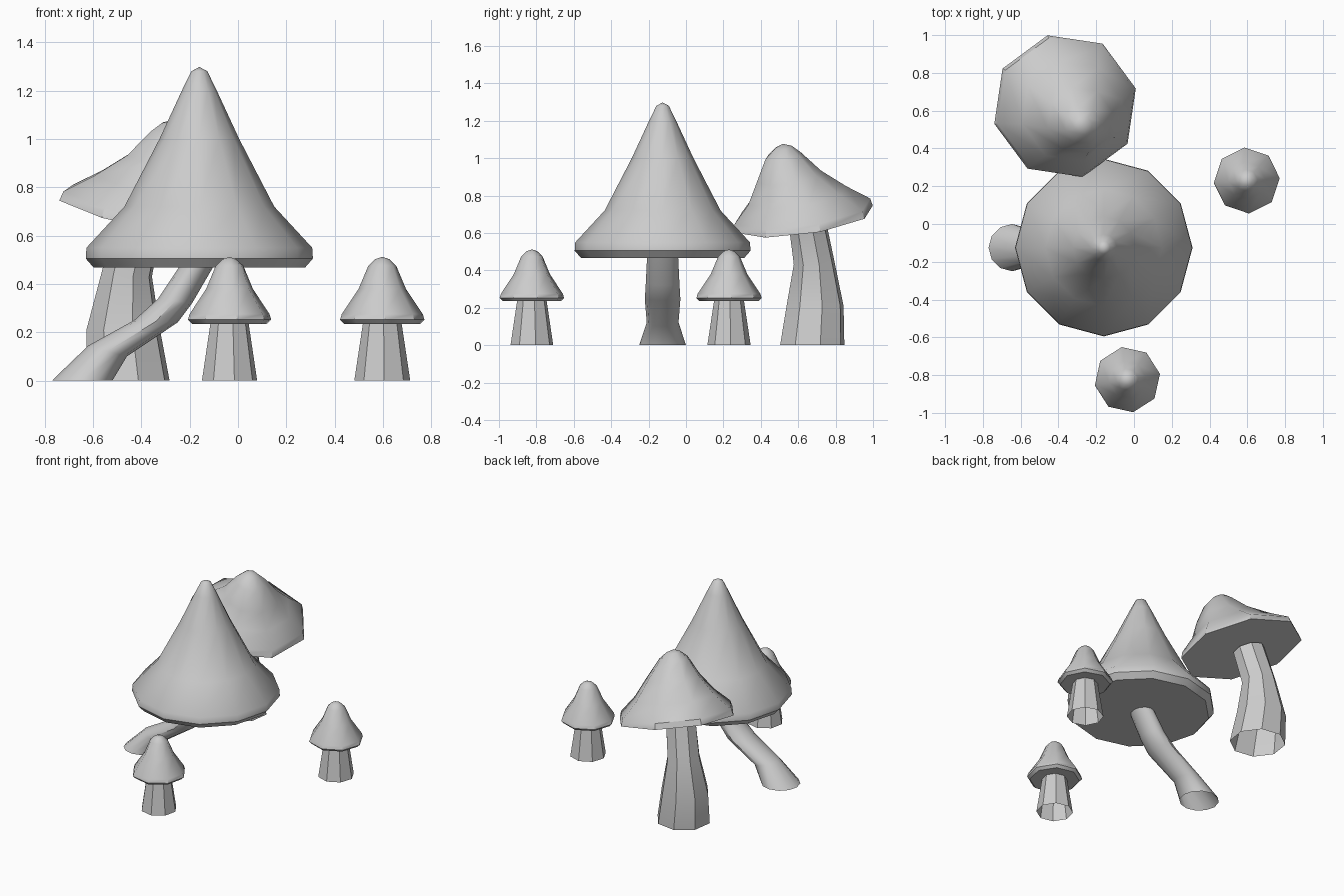
import bpy, bmesh, math

if "Cube" in bpy.data.objects:
    bpy.data.objects.remove(bpy.data.objects["Cube"])

def loft(name, rings, sides, turn=0.0, tip=None, close_base=False):
    """Skin a stack of rings (x, y, z, rx, ry, slope_x, slope_y), base first."""
    bm = bmesh.new()
    loops = []
    for x, y, z, rx, ry, sx, sy in rings:
        loop = []
        for i in range(sides):
            t = math.radians(turn) + 2 * math.pi * i / sides
            dx, dy = rx * math.cos(t), ry * math.sin(t)
            loop.append(bm.verts.new((x + dx, y + dy, z + sx * dx + sy * dy)))
        loops.append(loop)
    for a, b in zip(loops, loops[1:]):
        for i in range(sides):
            j = (i + 1) % sides
            bm.faces.new((a[i], a[j], b[j], b[i]))
    if tip:
        v = bm.verts.new(tip)
        for i in range(sides):
            bm.faces.new((loops[-1][i], loops[-1][(i + 1) % sides], v))
    if close_base:
        bm.faces.new(loops[0][::-1])
    mesh = bpy.data.meshes.new(name)
    bm.to_mesh(mesh)
    bm.free()
    ob = bpy.data.objects.new(name, mesh)
    bpy.context.collection.objects.link(ob)
    bpy.ops.object.select_all(action='DESELECT')
    ob.select_set(True)
    bpy.context.view_layer.objects.active = ob
    bpy.ops.object.shade_smooth_by_angle(angle=math.radians(42))
    return ob

def upright(x, y, profile):
    """Level round rings from (radius, height) pairs."""
    return [(x, y, z, r, r, 0, 0) for r, z in profile]

# Large mushroom: pointed twelve-sided cap
cx, cy = -0.16, -0.125
loft("large_cap", upright(cx, cy, [(0.437, 0.467), (0.47, 0.505), (0.467, 0.55),
     (0.31, 0.72), (0.165, 1.0), (0.07, 1.205), (0.033, 1.28)]),
     12, 0, (cx, cy, 1.298), True)

# Large mushroom: bent leaning stem, open at the foot
loft("large_stem", [(-0.645, cy, 0.0, 0.125, 0.125, 0, 0),
                    (-0.54, cy, 0.122, 0.08, 0.085, -0.28, 0),
                    (-0.34, cy, 0.245, 0.09, 0.095, -0.05, 0),
                    (-0.26, cy, 0.33, 0.07, 0.09, -0.14, 0),
                    (-0.17, cy, 0.475, 0.07, 0.083, 0, 0)], 12)

# Tilted mushroom: eight-sided cap whose tip drifts forward
a, b = -0.22, 0.136
loft("tilted_cap", [(-0.365, 0.624, 0.675, 0.386, 0.386, a, b),
                    (-0.36, 0.622, 0.715, 0.374, 0.374, a, b),
                    (-0.33, 0.595, 0.80, 0.27, 0.27, a, b),
                    (-0.285, 0.55, 0.90, 0.178, 0.178, a, b),
                    (-0.268, 0.52, 1.012, 0.098, 0.098, a, b),
                    (-0.268, 0.52, 1.057, 0.048, 0.048, a, b)],
     8, 14, (-0.268, 0.518, 1.077), True)

# Tilted mushroom: thick curved stem
loft("tilted_stem", [(-0.455, 0.675, 0.0, 0.177, 0.177, 0, 0),
                     (-0.475, 0.69, 0.21, 0.157, 0.157, 0, 0),
                     (-0.46, 0.685, 0.44, 0.107, 0.112, -0.1, 0.05),
                     (-0.41, 0.645, 0.675, 0.1, 0.1, a, b)], 8, 14)

# Two matching small mushrooms
for side, x, y, turn in (("front", -0.035, -0.824, 10), ("right", 0.597, 0.23, 4)):
    loft(side + "_small_cap", upright(x, y, [(0.08, 0.238), (0.158, 0.235), (0.175, 0.252),
         (0.168, 0.275), (0.098, 0.38), (0.058, 0.475), (0.03, 0.502)]),
         8, turn, (x, y, 0.512), True)
    loft(side + "_small_stem", upright(x, y, [(0.116, 0), (0.079, 0.245)]), 8, turn)
